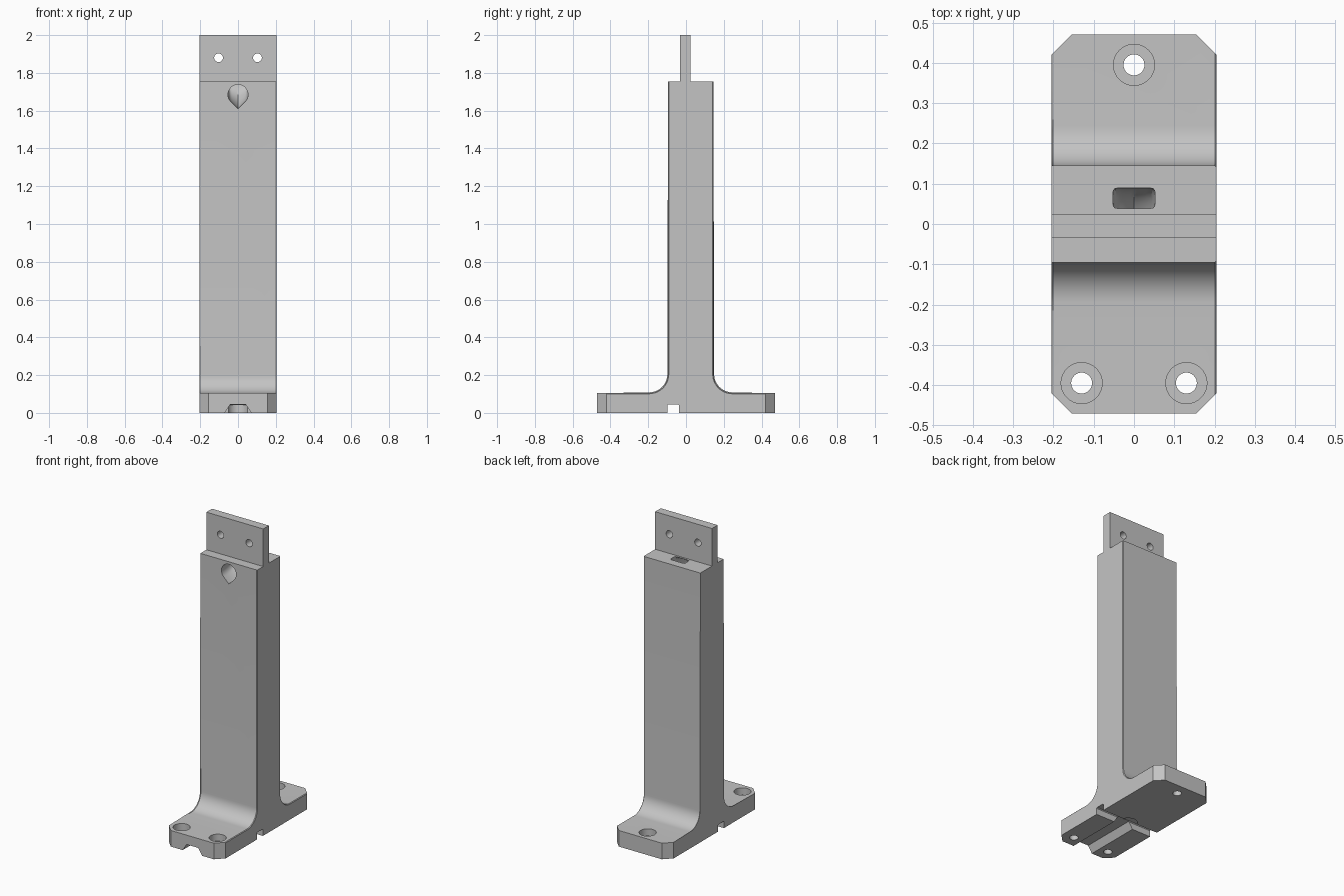
import bpy, bmesh, math
from mathutils import Vector

if "Cube" in bpy.data.objects:
    bpy.data.objects.remove(bpy.data.objects["Cube"])

grey = bpy.data.materials.new("light_grey")
grey.use_nodes = True
grey.diffuse_color = (0.55, 0.55, 0.55, 1)
grey.node_tree.nodes["Principled BSDF"].inputs["Base Color"].default_value = (0.55, 0.55, 0.55, 1)

HALF_W = 0.205
BASE_Y, BASE_Z = 0.47, 0.105
POST_F, POST_B, SHOULDER = -0.095, 0.145, 1.755
FILLET = 0.1


def make_object(name, bm):
    bmesh.ops.recalc_face_normals(bm, faces=bm.faces)
    mesh = bpy.data.meshes.new(name)
    bm.to_mesh(mesh)
    bm.free()
    mesh.materials.append(grey)
    obj = bpy.data.objects.new(name, mesh)
    bpy.context.collection.objects.link(obj)
    return obj


def loft(bm, rings):
    """Closed skin through rings of equal point count."""
    rows = [[bm.verts.new(p) for p in ring] for ring in rings]
    n = len(rows[0])
    for a, b in zip(rows, rows[1:]):
        for i in range(n):
            j = (i + 1) % n
            bm.faces.new((a[i], a[j], b[j], b[i]))
    bm.faces.new(rows[0])
    bm.faces.new(rows[-1])


def arc(cy, cz, start, end, steps=12):
    return [(cy + FILLET * math.cos(math.radians(start + (end - start) * i / steps)),
             cz + FILLET * math.sin(math.radians(start + (end - start) * i / steps)))
            for i in range(steps + 1)]


# Stand: side profile (y, z) extruded across the width
top = BASE_Z + FILLET
profile = [(-BASE_Y, 0), (BASE_Y, 0), (BASE_Y, BASE_Z)]
profile += arc(POST_B + FILLET, top, 270, 180)
profile += [(POST_B, SHOULDER), (0.025, SHOULDER), (0.025, 2), (-0.033, 2),
            (-0.033, SHOULDER), (POST_F, SHOULDER)]
profile += arc(POST_F - FILLET, top, 0, -90)
profile += [(-BASE_Y, BASE_Z)]
bm = bmesh.new()
loft(bm, [[(x, y, z) for y, z in profile] for x in (-HALF_W, HALF_W)])

# Clipped base corners
corners = [e for e in bm.edges
           if all(abs(v.co.x) > 0.2 and abs(v.co.y) > 0.46 for v in e.verts)
           and abs(e.verts[0].co.z - e.verts[1].co.z) > 0.05]
bmesh.ops.bevel(bm, geom=corners, offset=0.05, segments=1, affect='EDGES')

# Fine edge break along the sides of post and base
sides = [e for e in bm.edges
         if all(abs(v.co.x) > HALF_W - 0.001 and 0.1 < v.co.z < SHOULDER + 0.001
                for v in e.verts)
         and e.verts[0].co.x * e.verts[1].co.x > 0
         and not all(v.co.z > SHOULDER - 0.001 for v in e.verts)]
bmesh.ops.bevel(bm, geom=sides, offset=0.004, segments=1, affect='EDGES')
stand = make_object("stand", bm)


def cut(name, bm):
    cutter = make_object(name, bm)
    cutter.hide_render = True
    mod = stand.modifiers.new(name, 'BOOLEAN')
    mod.operation = 'DIFFERENCE'
    mod.solver = 'EXACT'
    mod.object = cutter
    bpy.context.view_layer.objects.active = stand
    bpy.ops.object.modifier_apply(modifier=name)
    bpy.data.objects.remove(cutter)


def drill(name, centre, radius, depth, along_y=False):
    """Round hole running from centre along +z or +y."""
    bm = bmesh.new()
    rings = []
    for d in (0, depth):
        ring = []
        for i in range(40):
            a = math.tau * i / 40
            u, v = radius * math.cos(a), radius * math.sin(a)
            ring.append(Vector(centre) + Vector((u, d, v) if along_y else (u, v, d)))
        rings.append(ring)
    loft(bm, rings)
    cut(name, bm)


# Counterbored base holes
for x, y in ((-0.13, -0.395), (0.13, -0.395), (0, 0.395)):
    drill("screw_hole", (x, y, -0.1), 0.026, 0.3)
    drill("counterbore", (x, y, 0.06), 0.051, 0.1)

# Mounting holes in the top blade
for x in (-0.103, 0.103):
    drill("blade_hole", (x, -0.2, 1.88), 0.023, 0.4, True)

# Cross slot under the base
bm = bmesh.new()
slot = [(-0.098, -0.02), (-0.036, -0.02), (-0.036, 0.04), (-0.041, 0.045),
        (-0.093, 0.045), (-0.098, 0.04)]
loft(bm, [[(x, y, z) for y, z in slot] for x in (-0.3, 0.3)])
cut("cross_slot", bm)

# Tapered groove from the front edge into the slot
bm = bmesh.new()
groove = [(-0.083, -0.02), (0.083, -0.02), (0.042, 0.044), (-0.042, 0.044)]
loft(bm, [[(x, y, z) for x, z in groove] for y in (-0.6, -0.06)])
cut("front_groove", bm)
drill("slot_recess", (0, -0.055, -0.02), 0.055, 0.062)

# Cable duct: teardrop at the front, bending up to a rounded slot on the shoulder
COUNT = 48
entry, outlet = [], []
for i in range(COUNT):
    a = math.tau * i / COUNT
    c, s = math.cos(a), math.sin(a)
    r = 0.053
    if s < -math.sqrt(0.5):
        r = 0.053 * math.sqrt(2) / (abs(c) + abs(s))
    entry.append((r * c, 1.685 + r * s))
    k = (abs(c) ** 8 + abs(s) ** 8) ** (-1 / 8)
    outlet.append((0.052 * k * c, 0.064 - 0.026 * k * s))
rings = [[(x, POST_F - 0.03, z) for x, z in entry]]
for step in range(13):
    t = math.pi / 2 * step / 12
    f, g = math.sin(t), 1 - math.cos(t)
    rings.append([(ex + (ox - ex) * g, POST_F + (oy - POST_F) * f, ez + (SHOULDER - ez) * g)
                  for (ex, ez), (ox, oy) in zip(entry, outlet)])
rings.append([(x, y, SHOULDER + 0.03) for x, y in outlet])
bm = bmesh.new()
loft(bm, rings)
cut("cable_duct", bm)

# Smooth fillets and bores, crisp edges elsewhere
bpy.ops.object.select_all(action='DESELECT')
stand.select_set(True)
bpy.context.view_layer.objects.active = stand
bpy.ops.object.shade_smooth_by_angle(angle=math.radians(25))
